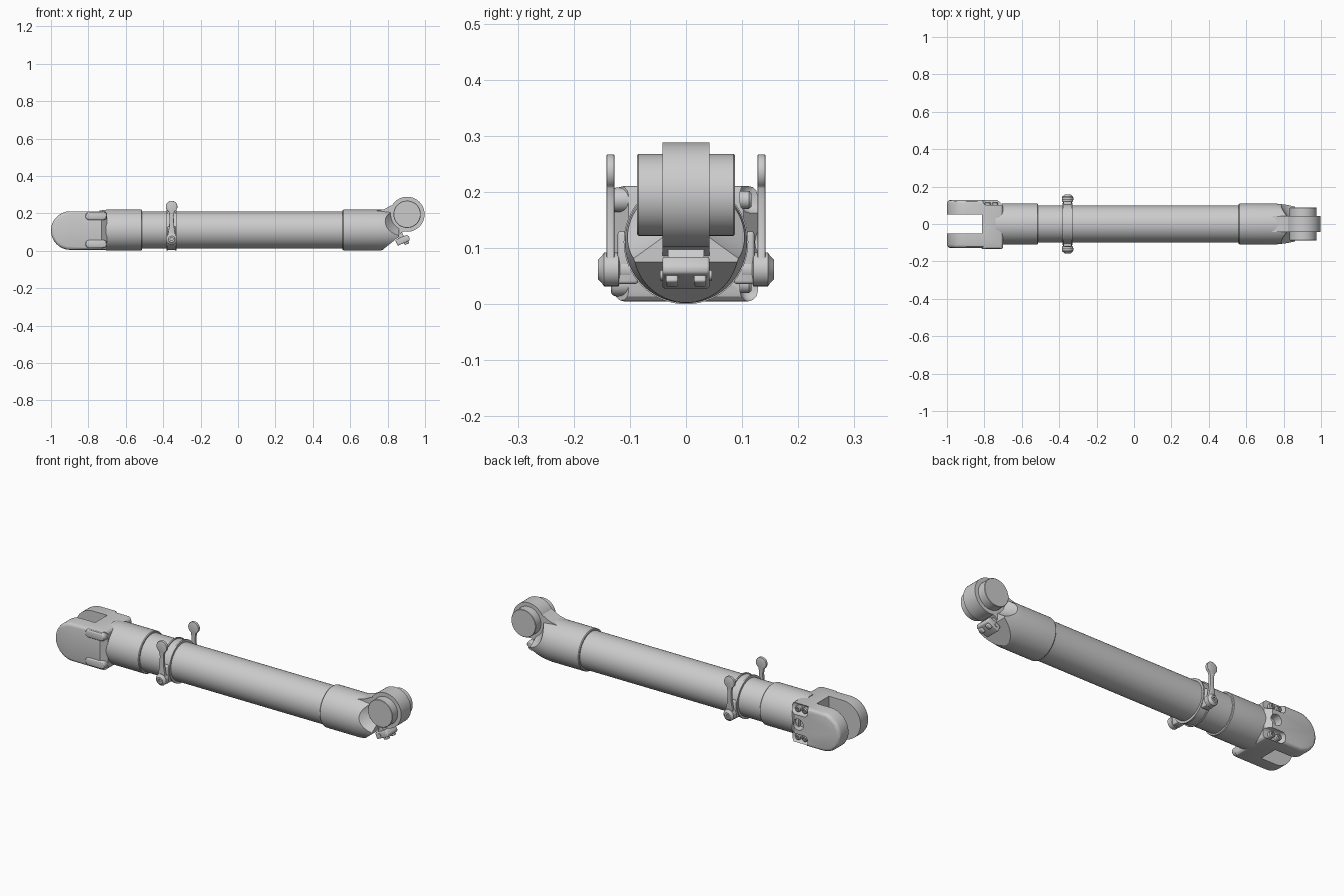
import bpy, bmesh, math
from mathutils import Vector, Matrix

if "Cube" in bpy.data.objects:
    bpy.data.objects.remove(bpy.data.objects["Cube"])

AX = 0.111                      # height of the tube axis
KX, KZ = 0.904, 0.195           # knuckle pivot


def finish(name, bm, bevel=0.0, seg=3):
    bmesh.ops.recalc_face_normals(bm, faces=bm.faces)
    me = bpy.data.meshes.new(name)
    bm.to_mesh(me)
    bm.free()
    ob = bpy.data.objects.new(name, me)
    bpy.context.collection.objects.link(ob)
    if bevel:
        m = ob.modifiers.new("bevel", 'BEVEL')
        m.width, m.segments, m.limit_method = bevel, seg, 'ANGLE'
        m.angle_limit = math.radians(35)
        apply(ob, m)
    return ob


def apply(ob, m):
    bpy.ops.object.select_all(action='DESELECT')
    bpy.context.view_layer.objects.active = ob
    ob.select_set(True)
    bpy.ops.object.modifier_apply(modifier=m.name)


def lathe(name, prof, center, axis='X', n=64):
    """Closed solid of revolution; prof = (position along axis, radius)."""
    bm = bmesh.new()
    rings = []
    for a, r in prof:
        ring = []
        for i in range(n):
            t = 2 * math.pi * i / n
            u, v = r * math.cos(t), r * math.sin(t)
            p = Vector((a, u, v)) if axis == 'X' else Vector((u, a, v))
            ring.append(bm.verts.new(p + Vector(center)))
        rings.append(ring)
    for r0, r1 in zip(rings, rings[1:]):
        for i in range(n):
            bm.faces.new((r0[i], r0[(i + 1) % n], r1[(i + 1) % n], r1[i]))
    bm.faces.new(rings[0])
    bm.faces.new(rings[-1])
    return finish(name, bm)


def prism(name, pts, lo, hi, plane='XZ', bevel=0.0, seg=3):
    """Outline in the XZ or XY plane, extruded along the remaining axis."""
    bm = bmesh.new()
    put = (lambda p, d: (p[0], d, p[1])) if plane == 'XZ' else (lambda p, d: (p[0], p[1], d))
    a = [bm.verts.new(put(p, lo)) for p in pts]
    b = [bm.verts.new(put(p, hi)) for p in pts]
    bm.faces.new(a)
    bm.faces.new(b)
    for i in range(len(pts)):
        j = (i + 1) % len(pts)
        bm.faces.new((a[i], a[j], b[j], b[i]))
    return finish(name, bm, bevel, seg)


def rect(x0, x1, z0, z1):
    return [(x0, z0), (x1, z0), (x1, z1), (x0, z1)]


def arc(cx, cz, r, a0, a1, n):
    return [(cx + r * math.cos(math.radians(a0 + (a1 - a0) * i / n)),
             cz + r * math.sin(math.radians(a0 + (a1 - a0) * i / n))) for i in range(n + 1)]


def boolean(ob, other, op='DIFFERENCE'):
    m = ob.modifiers.new("bool", 'BOOLEAN')
    m.operation, m.object, m.solver = op, other, 'EXACT'
    apply(ob, m)
    bpy.data.objects.remove(other)


# Main tube and the left sleeve
lathe("main_tube", [(-0.6, 0.099), (0.62, 0.099)], (0, 0, AX), n=80)
lathe("left_sleeve", [(-0.74, 0.104), (-0.70, 0.109), (-0.516, 0.109), (-0.512, 0.106)], (0, 0, AX), n=80)

# Fork: rounded side profile, trimmed by its plan outline, then slotted
side = arc(-0.897, 0.108, 0.103, 90, 270, 28) + [(-0.70, 0.005), (-0.70, 0.211)]
fork = prism("fork", side, -0.128, 0.128, bevel=0.018)
plan = [(-1.1, -0.14), (-0.745, -0.14), (-0.695, -0.098), (-0.695, 0.098), (-0.745, 0.14), (-1.1, 0.14)]
boolean(fork, prism("fork_trim", plan, -0.1, 0.4, 'XY'), 'INTERSECT')
boolean(fork, prism("slot_cut", rect(-1.1, -0.812, -0.1, 0.4), -0.051, 0.051))
# Bolt recesses and centre hole on the rear side
for z in (0.032, 0.19):
    boolean(fork, prism("recess_cut", rect(-0.81, -0.68, z - 0.028, z + 0.028), 0.096, 0.2, bevel=0.02))
boolean(fork, lathe("hole_cut", [(0.085, 0.03), (0.2, 0.03)], (-0.755, 0, 0.111), 'Y', 32))

# Fork bolts (rear) and rounded pads (front)
for z in (0.036, 0.186):
    for x in (-0.782, -0.742):
        bolt = lathe("fork_bolt", [(0.08, 0.016), (0.112, 0.016), (0.117, 0.012)], (x, 0, z), 'Y', 24)
        boolean(bolt, lathe("socket_cut", [(0.107, 0.007), (0.13, 0.007)], (x, 0, z), 'Y', 6))
    pad = arc(-0.795, z, 0.022, 90, 270, 12) + arc(-0.722, z, 0.022, -90, 90, 12)
    prism("fork_pad", pad, -0.134, -0.088, bevel=0.01)

# Right sleeve, cut on a slant and scooped beside the knuckle
end = lathe("right_sleeve", [(0.56, 0.106), (0.564, 0.109), (0.76, 0.109), (0.86, 0.098)], (0, 0, AX), n=80)
boolean(end, prism("slant_cut", [(0.755, -0.01), (0.87, 0.083), (1.1, 0.083), (1.1, -0.1), (0.755, -0.1)], -0.2, 0.2))
for s in (-1, 1):
    boolean(end, lathe("scoop_cut", [(s * 0.042, 0.088), (s * 0.16, 0.165)], (KX, 0, KZ), 'Y', 64))

# Knuckle with web, and the wider pivot drum
web = [(0.70, 0.19), (0.74, 0.213), (0.78, 0.222), (0.815, 0.24), (0.86, 0.26),
       (0.93, 0.13), (0.865, 0.09), (0.80, 0.035), (0.74, 0.02)]
prism("knuckle_web", web, -0.042, 0.042)
lathe("knuckle", [(-0.042, 0.0935), (0.042, 0.0935)], (KX, 0, KZ), 'Y', 80)
lathe("pivot_drum", [(-0.087, 0.071), (-0.085, 0.073), (0.085, 0.073), (0.087, 0.071)], (KX, 0, KZ), 'Y', 64)

# Small clip under the knuckle
tilt = Matrix.Translation((0.882, 0, 0.052)) @ Matrix.Rotation(math.radians(-24), 4, 'Y')
clip = [prism("clip_body", [(-0.036, -0.012), (0.034, -0.012), (0.04, 0.0), (0.034, 0.022), (-0.036, 0.022)],
              -0.042, 0.042, bevel=0.005),
        prism("clip_neck", rect(-0.02, 0.014, 0.0, 0.07), -0.032, 0.032)]
for s in (-1, 1):
    clip.append(prism("clip_foot", rect(0.0, 0.026, -0.024, 0.0), s * 0.014, s * 0.036, bevel=0.004))
    clip.append(lathe("clip_pin", [(s * 0.03, 0.009), (s * 0.046, 0.009)], (-0.012, 0, 0.005), 'Y', 20))
for ob in clip:
    ob.data.transform(tilt)

# Clamp band with raised rims
CX = -0.355
lathe("clamp_band", [(-0.026, 0.098), (-0.026, 0.111), (-0.018, 0.111), (-0.018, 0.106), (0.018, 0.106),
                     (0.018, 0.111), (0.026, 0.111), (0.026, 0.098)], (CX, 0, AX), n=80)

# Clamp lugs, hubs and levers on both sides
lever = (arc(CX, 0.236, 0.031, -60, 240, 24)
         + [(CX - 0.011, 0.185), (CX - 0.013, 0.13), (CX - 0.021, 0.085)]
         + arc(CX, 0.062, 0.028, 180, 360, 18)
         + [(CX + 0.021, 0.085), (CX + 0.013, 0.13), (CX + 0.011, 0.185)])
for s in (-1, 1):
    lo, hi = sorted((s * 0.127, s * 0.142))
    prism("clamp_lever", lever, lo, hi, bevel=0.003, seg=2)
    lo, hi = sorted((s * 0.085, s * 0.122))
    prism("clamp_lug", rect(CX - 0.022, CX + 0.022, 0.036, 0.13), lo, hi, bevel=0.006)
    hub = lathe("clamp_hub", [(s * 0.10, 0.024), (s * 0.118, 0.024), (s * 0.12, 0.03), (s * 0.146, 0.03),
                              (s * 0.15, 0.024), (s * 0.157, 0.017)], (CX, 0, 0.062), 'Y', 32)
    boolean(hub, lathe("hub_socket_cut", [(s * 0.148, 0.009), (s * 0.17, 0.009)], (CX, 0, 0.062), 'Y', 6))

# Smooth shading with sharp edges kept
bpy.ops.object.select_all(action='SELECT')
bpy.context.view_layer.objects.active = fork
bpy.ops.object.shade_smooth_by_angle(angle=math.radians(30))
